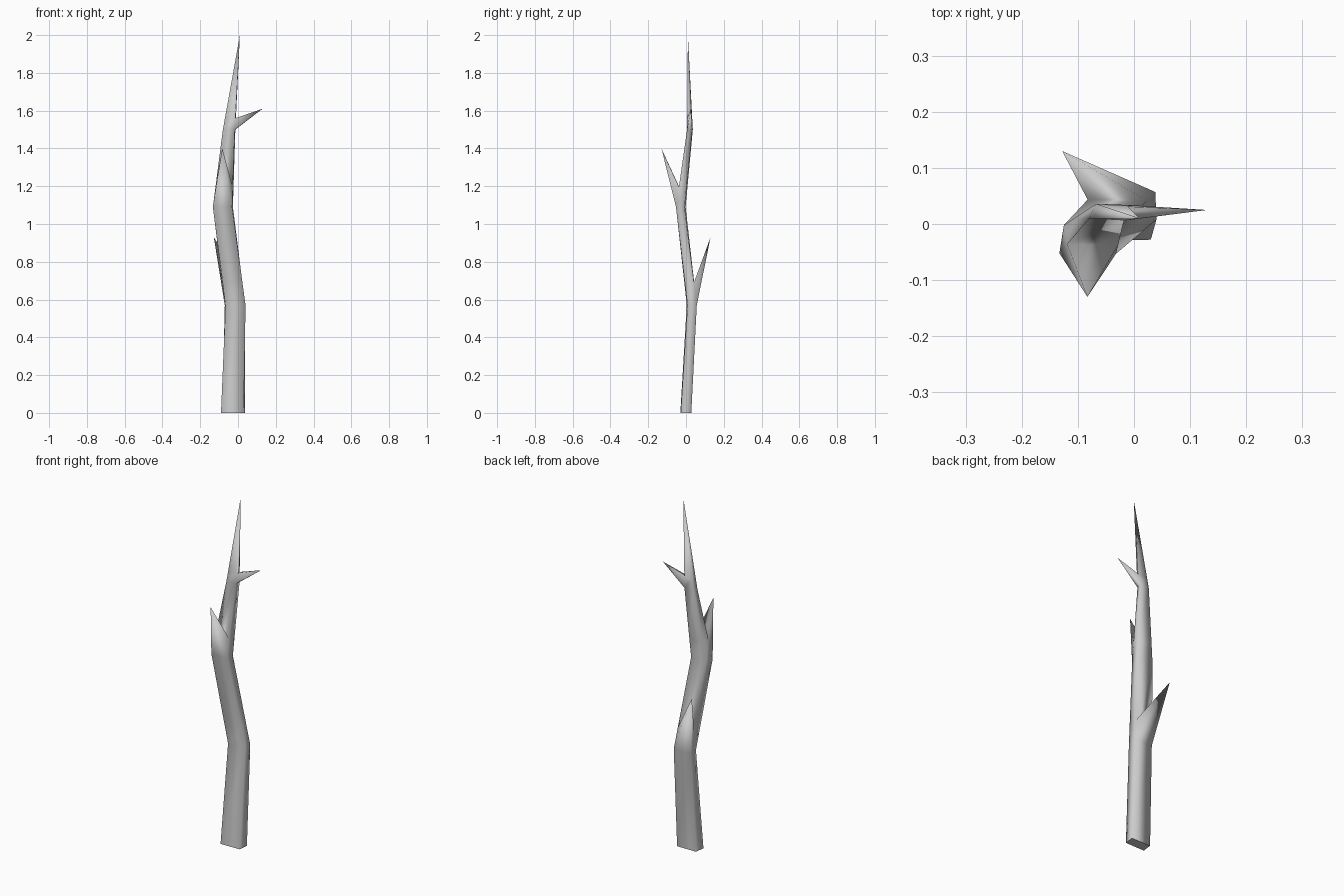
import bpy, bmesh
from mathutils import Vector

if "Cube" in bpy.data.objects:
    bpy.data.objects.remove(bpy.data.objects["Cube"])

# Four-cornered trunk sections: front left, front right, back right, back left
sections = [
    (0.00, [(-0.09, -0.03), (0.03, -0.028), (0.037, 0.028), (-0.083, 0.028)]),
    (0.57, [(-0.066, 0.004), (0.04, 0.008), (0.038, 0.057), (-0.07, 0.057)]),
    (1.09, [(-0.133, -0.052), (-0.032, -0.053), (-0.027, -0.008), (-0.125, -0.002)]),
    (1.50, [(-0.08, 0.010), (-0.018, 0.006), (-0.014, 0.034), (-0.068, 0.036)]),
]
tip = Vector((0.01, 0.01, 2.0))

# Each twig grows from the low strip of one side above a section:
# section index, height fraction of the strip, side index, twig end
twigs = {
    1: (0.23, 2, Vector((-0.128, 0.13, 0.93))),
    2: (0.26, 0, Vector((-0.083, -0.13, 1.40))),
    3: (0.12, 1, Vector((0.13, 0.025, 1.61))),
}

bm = bmesh.new()


def add_ring(points):
    return [bm.verts.new(p) for p in points]


def corners(i):
    z, pts = sections[i]
    return [Vector((x, y, z)) for x, y in pts]


# Trunk walls and twigs
ring = add_ring(corners(0))
base = bm.faces.new(ring[::-1])
for i in range(len(sections)):
    low = corners(i)
    high = corners(i + 1) if i + 1 < len(sections) else [tip] * 4
    split, side, end = twigs.get(i, (None, None, None))
    if split:
        # strip carrying the twig
        mid = add_ring([a.lerp(b, split) for a, b in zip(low, high)])
        for k in range(4):
            n = (k + 1) % 4
            loop = [ring[k], ring[n], mid[n], mid[k]]
            if k == side:
                apex = bm.verts.new(end)
                for j in range(4):
                    bm.faces.new((loop[j], loop[(j + 1) % 4], apex))
            else:
                bm.faces.new(loop)
        ring = mid
    if i + 1 < len(sections):
        nxt = add_ring(high)
        for k in range(4):
            n = (k + 1) % 4
            bm.faces.new((ring[k], ring[n], nxt[n], nxt[k]))
        ring = nxt
    else:
        # pointed top
        top = bm.verts.new(tip)
        for k in range(4):
            bm.faces.new((ring[k], ring[(k + 1) % 4], top))

# Soft shading with a crisp cut at the foot
for f in bm.faces:
    f.smooth = True
for e in base.edges:
    e.smooth = False
bmesh.ops.recalc_face_normals(bm, faces=bm.faces)

mesh = bpy.data.meshes.new("bare_tree_trunk")
bm.to_mesh(mesh)
bm.free()
trunk = bpy.data.objects.new("bare_tree_trunk", mesh)
bpy.context.collection.objects.link(trunk)
